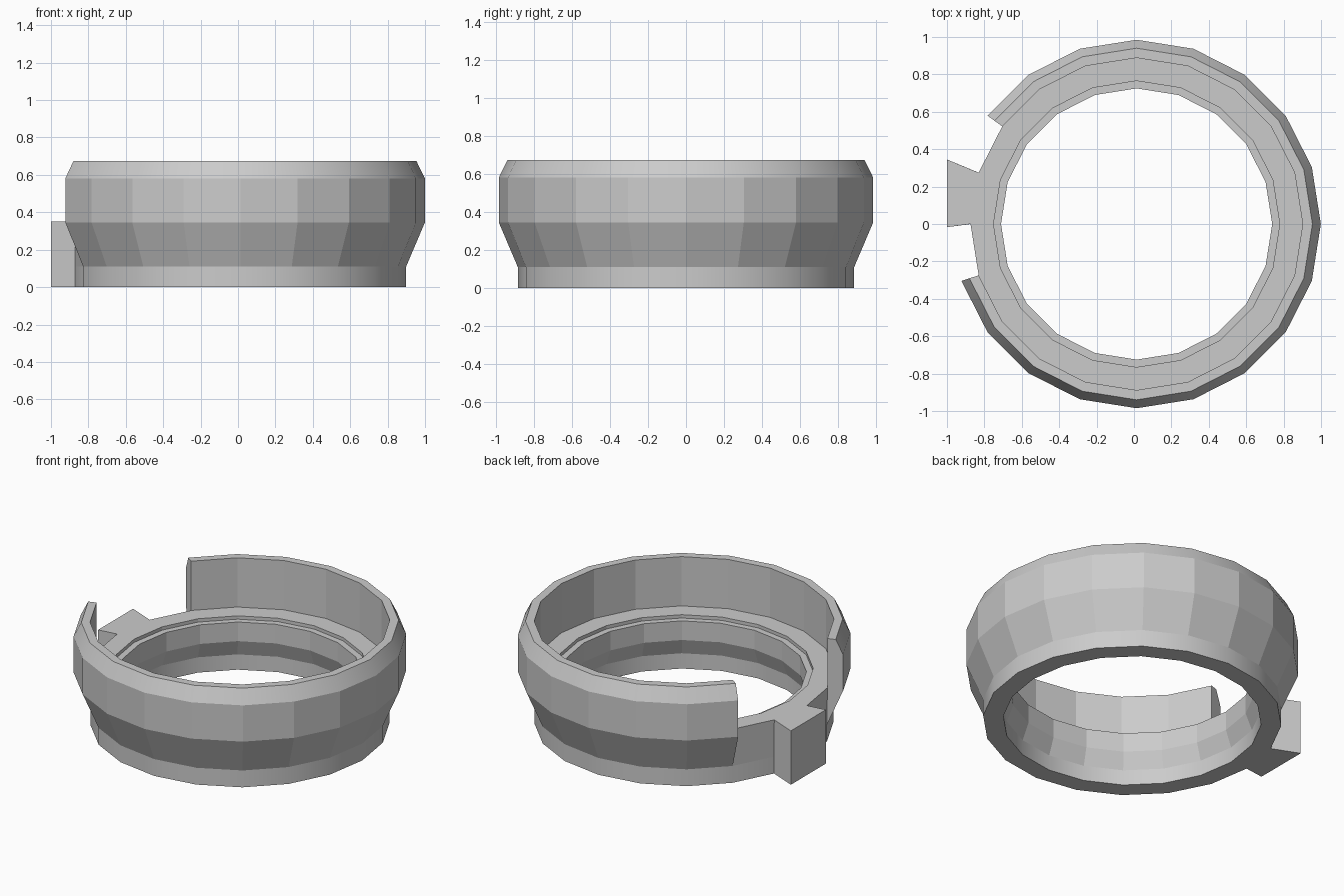
import bpy, bmesh, math

if "Cube" in bpy.data.objects:
    bpy.data.objects.remove(bpy.data.objects["Cube"])

SIDES = 20
CX = 0.014                 # ring axis is slightly right of the origin
GAP = range(8, 11)         # segments where the raised wall is cut away
TAB = 9                    # segment carrying the tab

# Radial section as (radius, height)
SECTION = {
    "bore_lip": (0.725, 0.33), "bore_mid": (0.725, 0.205),
    "bore_low": (0.765, 0.10), "base_in": (0.765, 0.0),
    "base_out": (0.885, 0.0), "band": (0.885, 0.11),
    "flare": (0.985, 0.345), "side": (0.985, 0.582),
    "rim_out": (0.94, 0.674), "rim_in": (0.888, 0.674),
    "floor_out": (0.888, 0.352), "floor_in": (0.765, 0.352),
    "step": (0.765, 0.33),
}
COMMON = ["floor_out", "floor_in", "step", "bore_lip", "bore_mid",
          "bore_low", "base_in", "base_out", "band"]
WALL = ["band", "flare", "side", "rim_out", "rim_in", "floor_out"]
SMOOTH = {("base_out", "band"), ("side", "rim_out"), ("bore_low", "base_in")}

bm = bmesh.new()
cache = {}


def v(name, i):
    key = (name, i % SIDES)
    if key not in cache:
        r, z = SECTION[name]
        a = 2 * math.pi * key[1] / SIDES
        cache[key] = bm.verts.new((CX + r * math.cos(a), r * math.sin(a), z))
    return cache[key]


def strip(names, i):
    for a, b in zip(names, names[1:]):
        f = bm.faces.new((v(a, i), v(b, i), v(b, i + 1), v(a, i + 1)))
        f.smooth = (a, b) in SMOOTH


# Ring with stepped bore, flared outer wall and open gap
for i in range(SIDES):
    strip(COMMON[:-1] if i == TAB else COMMON, i)
    if i not in GAP:
        strip(WALL, i)
    elif i != TAB:
        strip(["band", "floor_out"], i)

# End caps of the raised wall
for i in (GAP.start, GAP.stop):
    bm.faces.new([v(n, i) for n in WALL])

# Wedge tab in the gap
z = SECTION["floor_out"][1]
outer = [[bm.verts.new((-1, y, h)) for h in (0, z)] for y in (0.345, -0.017)]
for i, (lo, hi) in zip((TAB, TAB + 1), outer):
    bm.faces.new((v("base_out", i), v("band", i), v("floor_out", i), hi, lo))
(l0, h0), (l1, h1) = outer
bm.faces.new((l0, h0, h1, l1))
bm.faces.new((v("floor_out", TAB), v("floor_out", TAB + 1), h1, h0))
bm.faces.new((v("base_out", TAB), v("base_out", TAB + 1), l1, l0))

bmesh.ops.recalc_face_normals(bm, faces=bm.faces)

# Keep smooth bands separate from the faceted ones
for e in bm.edges:
    e.smooth = all(f.smooth for f in e.link_faces)

mesh = bpy.data.meshes.new("collar_ring")
bm.to_mesh(mesh)
bm.free()
bpy.context.collection.objects.link(bpy.data.objects.new("collar_ring", mesh))
